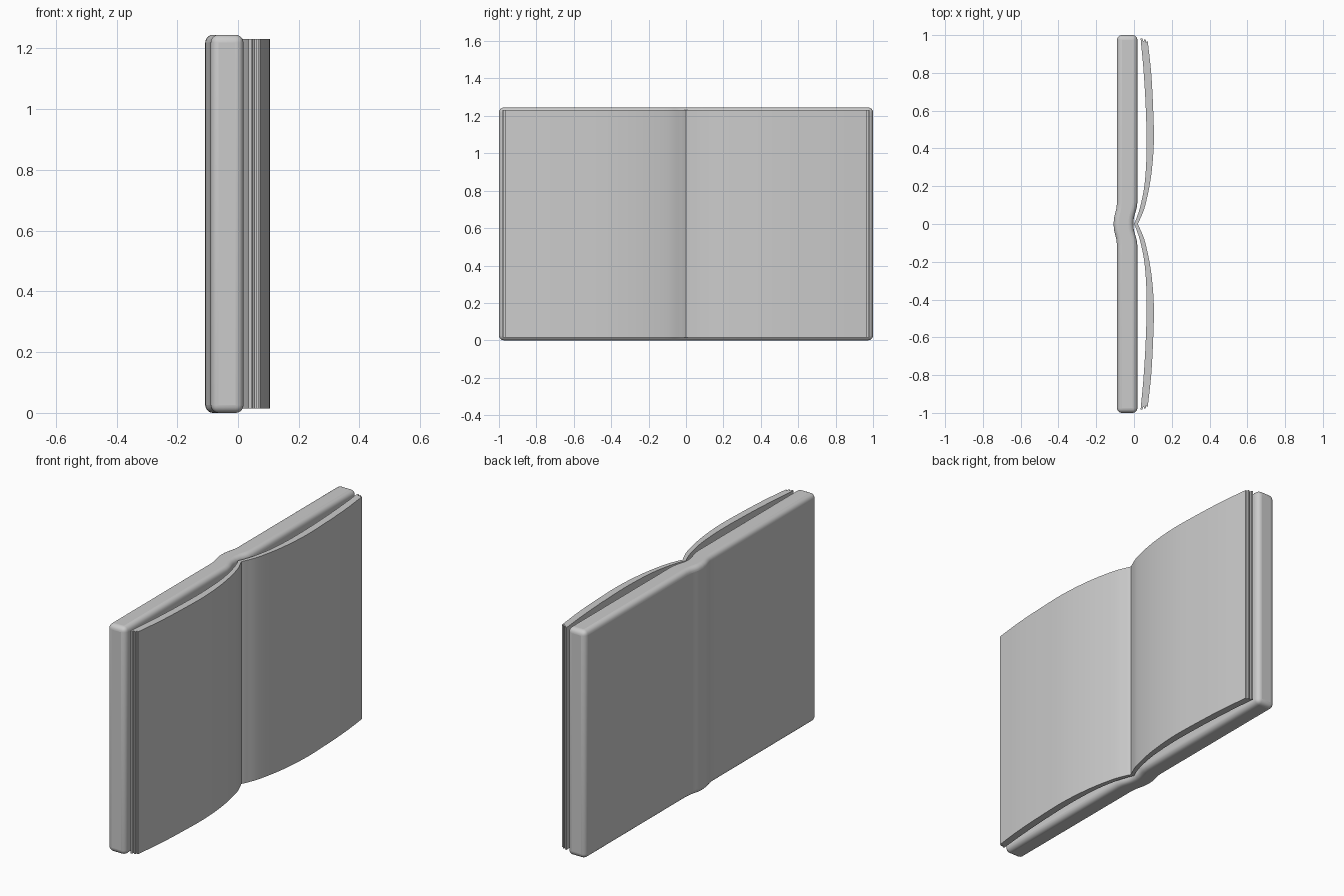
import bpy, bmesh
from mathutils import Vector

if "Cube" in bpy.data.objects:
    bpy.data.objects.remove(bpy.data.objects["Cube"])


def smooth_curve(pts, steps=5):
    """Catmull-Rom curve through a few 2D points."""
    p = [Vector(q) for q in pts]
    p = [2 * p[0] - p[1]] + p + [2 * p[-1] - p[-2]]
    out = []
    for i in range(1, len(p) - 2):
        a, b, c, d = p[i - 1:i + 3]
        for k in range(steps):
            t = k / steps
            out.append(0.5 * (2 * b + (c - a) * t + (2 * a - 5 * b + 4 * c - d) * t**2
                              + (3 * b - a - 3 * c + d) * t**3))
    return out + [p[-2]]


def extrude_profile(name, profile, z0, z1, bevel=0):
    """Closed solid from an XY outline, swept up z."""
    bm = bmesh.new()
    face = bm.faces.new([bm.verts.new((x, y, z0)) for x, y in profile])
    top = bmesh.ops.extrude_face_region(bm, geom=[face])["geom"]
    verts = [v for v in top if isinstance(v, bmesh.types.BMVert)]
    bmesh.ops.translate(bm, verts=verts, vec=(0, 0, z1 - z0))
    bmesh.ops.recalc_face_normals(bm, faces=bm.faces)
    mesh = bpy.data.meshes.new(name)
    bm.to_mesh(mesh)
    bm.free()
    ob = bpy.data.objects.new(name, mesh)
    bpy.context.collection.objects.link(ob)
    if bevel:
        m = ob.modifiers.new("rounded_edges", "BEVEL")
        m.width, m.segments, m.limit_method, m.angle_limit = bevel, 5, "ANGLE", 1.0
    bpy.ops.object.select_all(action="DESELECT")
    ob.select_set(True)
    bpy.context.view_layer.objects.active = ob
    bpy.ops.object.shade_smooth_by_angle(angle=0.6)
    return ob


def symmetric(half):
    """Mirror a curve that starts at y = 0."""
    return [(x, -y) for x, y in reversed(half[1:])] + [(x, y) for x, y in half]


# Padded cover with a bulging spine
back = smooth_curve([(-0.108, 0), (-0.105, 0.035), (-0.094, 0.08), (-0.09, 0.115)])
inside = smooth_curve([(-0.004, 0), (0.0, 0.035), (0.013, 0.08), (0.018, 0.115)])
back = symmetric([(p.x, p.y) for p in back] + [(-0.09, 1)])
inside = symmetric([(p.x, p.y) for p in inside] + [(0.018, 1)])
extrude_profile("cover", back + inside[::-1], 0, 1.245, 0.026)

# Two curved page blocks with stepped fore-edges
under = smooth_curve([(0.0, 0.0), (0.013, 0.03), (0.035, 0.1), (0.057, 0.22), (0.067, 0.4),
                      (0.062, 0.62), (0.05, 0.82), (0.035, 0.981)])
over = smooth_curve([(0.02, 0.0), (0.034, 0.03), (0.06, 0.1), (0.09, 0.25), (0.105, 0.43),
                     (0.101, 0.62), (0.091, 0.8), (0.073, 0.967)])
steps = [(0.046, 0.981), (0.047, 0.969), (0.053, 0.969), (0.054, 0.976),
         (0.062, 0.976), (0.063, 0.962), (0.066, 0.962), (0.066, 0.967)]
half = [(p.x, p.y) for p in under] + steps + [(p.x, p.y) for p in reversed(over)]
for name, s in (("left_pages", -1), ("right_pages", 1)):
    extrude_profile(name, [(x, s * y) for x, y in half], 0.015, 1.231)
